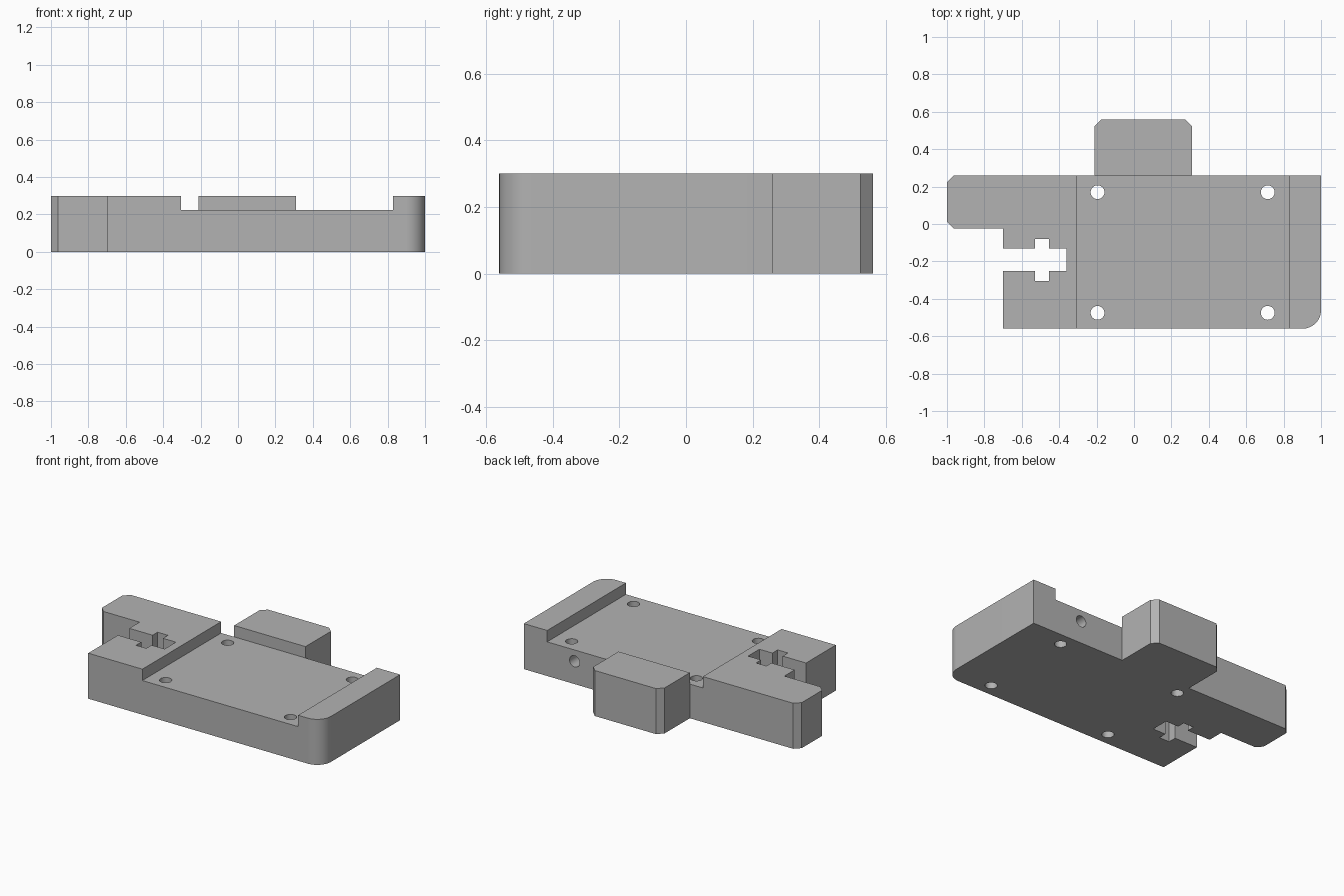
import bpy, bmesh, math
from mathutils import Matrix

cube = bpy.data.objects.get("Cube")
if cube:
    bpy.data.objects.remove(cube, do_unlink=True)

HEIGHT = 0.3
FLOOR = 0.225
BACK = 0.26
FRONT = -0.56

grey = bpy.data.materials.new("plain grey")
grey.use_nodes = True
grey.diffuse_color = (0.45, 0.45, 0.45, 1)
grey.node_tree.nodes["Principled BSDF"].inputs["Base Color"].default_value = (0.45, 0.45, 0.45, 1)


def finish(name, bm):
    bmesh.ops.recalc_face_normals(bm, faces=bm.faces)
    mesh = bpy.data.meshes.new(name)
    bm.to_mesh(mesh)
    bm.free()
    mesh.materials.append(grey)
    obj = bpy.data.objects.new(name, mesh)
    bpy.context.collection.objects.link(obj)
    return obj


def prism(name, outline, z0, z1):
    bm = bmesh.new()
    face = bm.faces.new([bm.verts.new((x, y, z0)) for x, y in outline])
    grown = bmesh.ops.extrude_face_region(bm, geom=[face])["geom"]
    tops = [g for g in grown if isinstance(g, bmesh.types.BMVert)]
    bmesh.ops.translate(bm, verts=tops, vec=(0, 0, z1 - z0))
    return finish(name, bm)


def box(name, x0, x1, y0, y1, z0, z1):
    return prism(name, [(x0, y0), (x1, y0), (x1, y1), (x0, y1)], z0, z1)


def drill(name, place, length, tilt=0):
    bm = bmesh.new()
    matrix = Matrix.Translation(place) @ Matrix.Rotation(tilt, 4, "X")
    bmesh.ops.create_cone(bm, cap_ends=True, segments=32, radius1=0.037,
                          radius2=0.037, depth=length, matrix=matrix)
    return finish(name, bm)


def cut(target, cutter):
    mod = target.modifiers.new(cutter.name, "BOOLEAN")
    mod.operation = "DIFFERENCE"
    mod.solver = "EXACT"
    mod.object = cutter
    bpy.context.view_layer.objects.active = target
    bpy.ops.object.modifier_apply(modifier=mod.name)
    bpy.data.objects.remove(cutter, do_unlink=True)


# Plate outline: rounded corner, back tab and chamfered side arm
r = 0.1
c = 0.037
corner = [(1 - r + r * math.sin(a), FRONT + r - r * math.cos(a))
          for a in (math.radians(i * 7.5) for i in range(13))]
tab = [(0.31, BACK), (0.31, 0.56 - c), (0.31 - c, 0.56),
       (-0.21 + c, 0.56), (-0.21, 0.56 - c), (-0.21, BACK)]
arm = [(-1 + c, BACK), (-1, BACK - c), (-1, -0.025 + c), (-1 + c, -0.025), (-0.7, -0.025)]
body = prism("mount_plate", [(-0.7, FRONT)] + corner + [(1, BACK)] + tab + arm, 0, HEIGHT)

# Shallow channel from front to back, stopping at the tab
cut(body, box("channel", -0.305, 0.83, FRONT - 0.1, BACK, FLOOR, HEIGHT + 0.1))

# Cross-shaped slot open to the side
slot = [(-0.8, -0.25), (-0.53, -0.25), (-0.53, -0.305), (-0.455, -0.305),
        (-0.455, -0.25), (-0.36, -0.25), (-0.36, -0.132), (-0.455, -0.132),
        (-0.455, -0.08), (-0.53, -0.08), (-0.53, -0.132), (-0.8, -0.132)]
cut(body, prism("slot", slot, -0.1, HEIGHT + 0.1))

# Four vertical screw holes
for x in (-0.195, 0.715):
    for y in (-0.475, 0.17):
        cut(body, drill("screw_hole", (x, y, 0.15), 1))

# Blind hole in the back face
cut(body, drill("back_hole", (0.63, BACK, 0.15), 0.5, math.pi / 2))

# Smooth the curves and keep the edges sharp
bpy.ops.object.select_all(action="DESELECT")
body.select_set(True)
bpy.context.view_layer.objects.active = body
bpy.ops.object.shade_smooth_by_angle(angle=math.radians(30))
